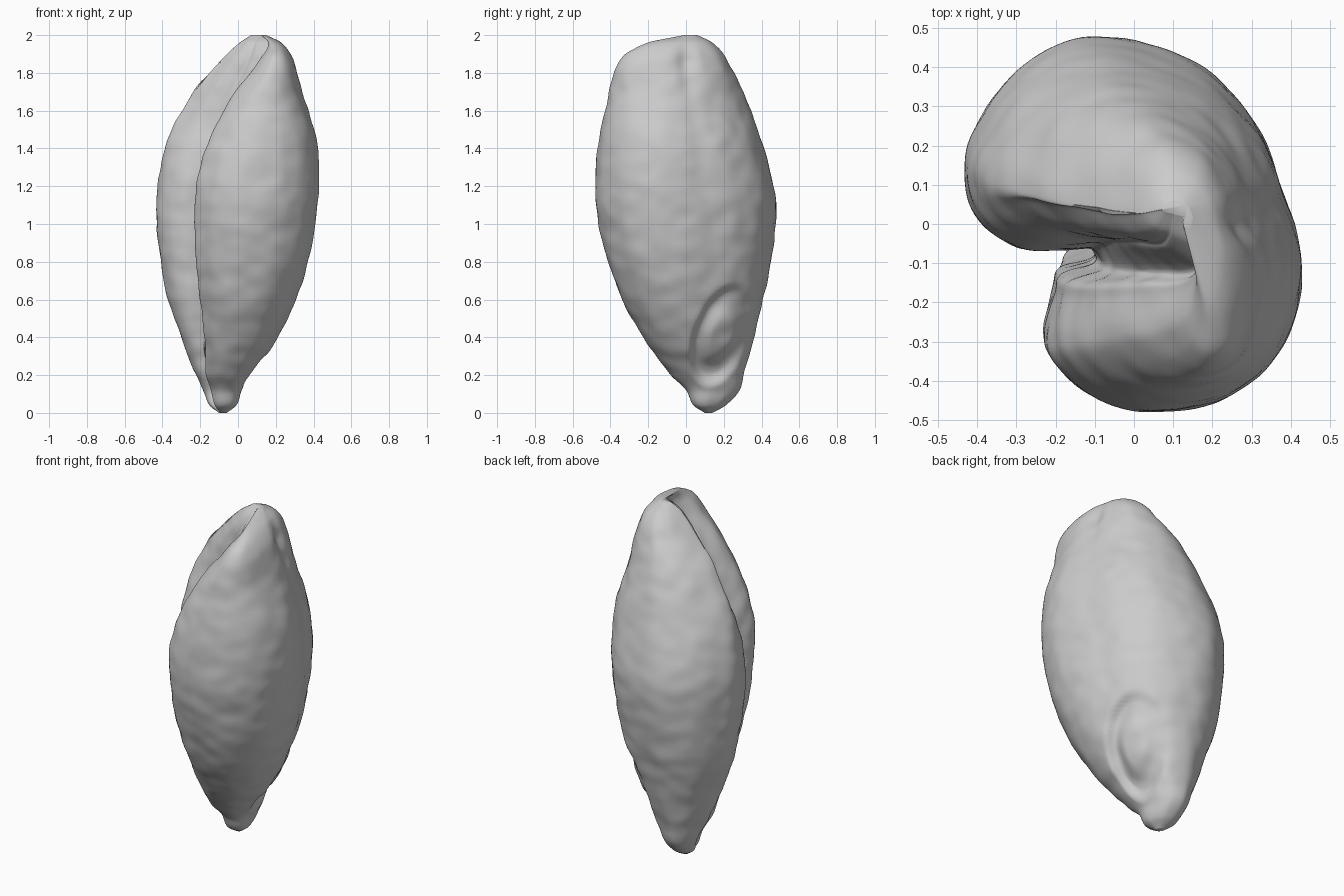
import bpy
import bmesh
import math
from mathutils import Vector, noise

if "Cube" in bpy.data.objects:
    bpy.data.objects.remove(bpy.data.objects["Cube"], do_unlink=True)

# Extents along the grain: height, x low, x high, y low, y high, front lobe edge
STATIONS = [
    (0, -.1, -.06, .1, .14, .2),
    (.04, -.15, -.01, .04, .21, .2),
    (.12, -.18, .02, 0, .285, .18),
    (.2, -.22, .07, -.08, .305, .18),
    (.4, -.3, .21, -.23, .36, .24),
    (.7, -.39, .345, -.38, .43, .24),
    (1.1, -.43, .42, -.475, .478, .24),
    (1.4, -.38, .42, -.465, .41, .26),
    (1.7, -.23, .34, -.405, .3, .38),
    (1.88, -.07, .29, -.335, .21, .54),
    (1.96, .01, .23, -.2, .14, .68),
    (2, .07, .15, -.01, .06, .68),
]

# Kidney-shaped cross-section in a unit box, with a crease on the low x side
SECTION = [
    (.27, .432), (.15, .435), (.05, .49), (0, .6), (.015, .73), (.15, .91),
    (.38, 1), (.67, .94), (.85, .79), (.94, .62), (1, .42), (.98, .27),
    (.9, .13), (.75, .03), (.53, 0), (.36, .05), (.25, .14), (.23, .21),
    (.26, .31), (.28, .36), (.38, .395), (.37, .44),
]
LIP = .23
RINGS = 150
SUBDIV = 9


def smooth(t):
    t = min(max(t, 0), 1)
    return t * t * (3 - 2 * t)


def slope(i, k):
    a, b = STATIONS[max(i - 1, 0)], STATIONS[min(i + 1, len(STATIONS) - 1)]
    return (b[k] - a[k]) / (b[0] - a[0])


def station_at(z):
    """Smoothly interpolated extents at a height."""
    i = 0
    while i < len(STATIONS) - 2 and z > STATIONS[i + 1][0]:
        i += 1
    a, b = STATIONS[i], STATIONS[i + 1]
    h = b[0] - a[0]
    t = (z - a[0]) / h
    s = smooth(t)
    return [a[k] + (b[k] - a[k]) * s
            + h * t * (1 - t) * ((1 - t) * slope(i, k) - t * slope(i + 1, k))
            for k in range(1, len(a))]


def catmull(a, b, c, d, t):
    return (b * 2 + (c - a) * t + (a * 2 - b * 5 + c * 4 - d) * t * t
            + (b * 3 - a - c * 3 + d) * t ** 3) / 2


def section_loop():
    """Closed smooth curve through the cross-section points."""
    pts = [Vector(p) for p in SECTION]
    n = len(pts)
    return [catmull(pts[i - 1], pts[i], pts[(i + 1) % n], pts[(i + 2) % n], j / SUBDIV)
            for i in range(n) for j in range(SUBDIV)]


def place(p, z):
    x0, x1, y0, y1, edge = station_at(z)
    u, v = p
    front = smooth((.43 - v) / .03)
    # The rear lip rounds off towards the tip
    lip = smooth((z - 1.1) / .7) * (1 - front) * smooth((.7 - v) / .25)
    v += .28 * lip * max(.65 - u, 0)
    # The front lobe retreats towards the tip, opening the crease
    u += front * (edge + (u - LIP) * (1 - edge) / (1 - LIP) - u)
    return Vector((x0 + (x1 - x0) * u, y0 + (y1 - y0) * v, z))


def relief(co, normal):
    """Height of the surface detail at a point."""
    x, y, z = co
    ends = smooth(z / .2) * smooth((2 - z) / .15)
    # Fine wrinkles and broad lumps
    wrinkle = noise.noise(Vector((x * 10, y * 10, z * 12)))
    lump = noise.noise(Vector((x * 4, y * 4, z * 4)) + Vector((5, 5, 5)))
    h = .006 * wrinkle + .007 * lump
    if normal.x > .05:
        # Embryo: an arched trench around a raised shield, softer at the back
        a, b = y - .19, z - .41
        r = math.hypot((a - b * .28) / .15, b / .26)
        fade = 1 - .55 * smooth(a / .12)
        h -= .035 * fade * smooth((1.08 - r) / .25)
        h += .03 * fade * smooth((.75 - r) / .4)
        # Furrow from the tip, turning into a faint line down the side
        path = y - .17 * max(1.8 - z, 0)
        depth = .014 * smooth((z - 1.6) / .3) + .004 * smooth((z - .8) / .3)
        h -= depth * math.exp(-(path / .045) ** 2)
    return h * ends


def build_grain():
    bm = bmesh.new()
    loop = section_loop()
    rings = []
    for i in range(RINGS):
        z = 1 - math.cos(math.pi * i / (RINGS - 1))
        rings.append([bm.verts.new(place(p, z)) for p in loop])
    n = len(loop)
    for low, high in zip(rings, rings[1:]):
        for j in range(n):
            k = (j + 1) % n
            bm.faces.new((low[j], low[k], high[k], high[j]))
    bm.faces.new(list(reversed(rings[0])))
    bm.faces.new(rings[-1])
    bmesh.ops.recalc_face_normals(bm, faces=bm.faces)
    bm.normal_update()
    moved = [(v, v.co + v.normal * relief(v.co, v.normal)) for v in bm.verts]
    for v, co in moved:
        v.co = co
    mesh = bpy.data.meshes.new("grain")
    bm.to_mesh(mesh)
    bm.free()
    obj = bpy.data.objects.new("grain", mesh)
    bpy.context.collection.objects.link(obj)
    return obj


# Single plain grey material
grey = bpy.data.materials.new("light_grey")
grey.use_nodes = True
colour = (.6, .6, .6, 1)
grey.diffuse_color = colour
grey.node_tree.nodes["Principled BSDF"].inputs["Base Color"].default_value = colour

grain = build_grain()
grain.data.materials.append(grey)
bpy.context.view_layer.objects.active = grain
grain.select_set(True)
bpy.ops.object.shade_smooth_by_angle(angle=math.radians(60))
